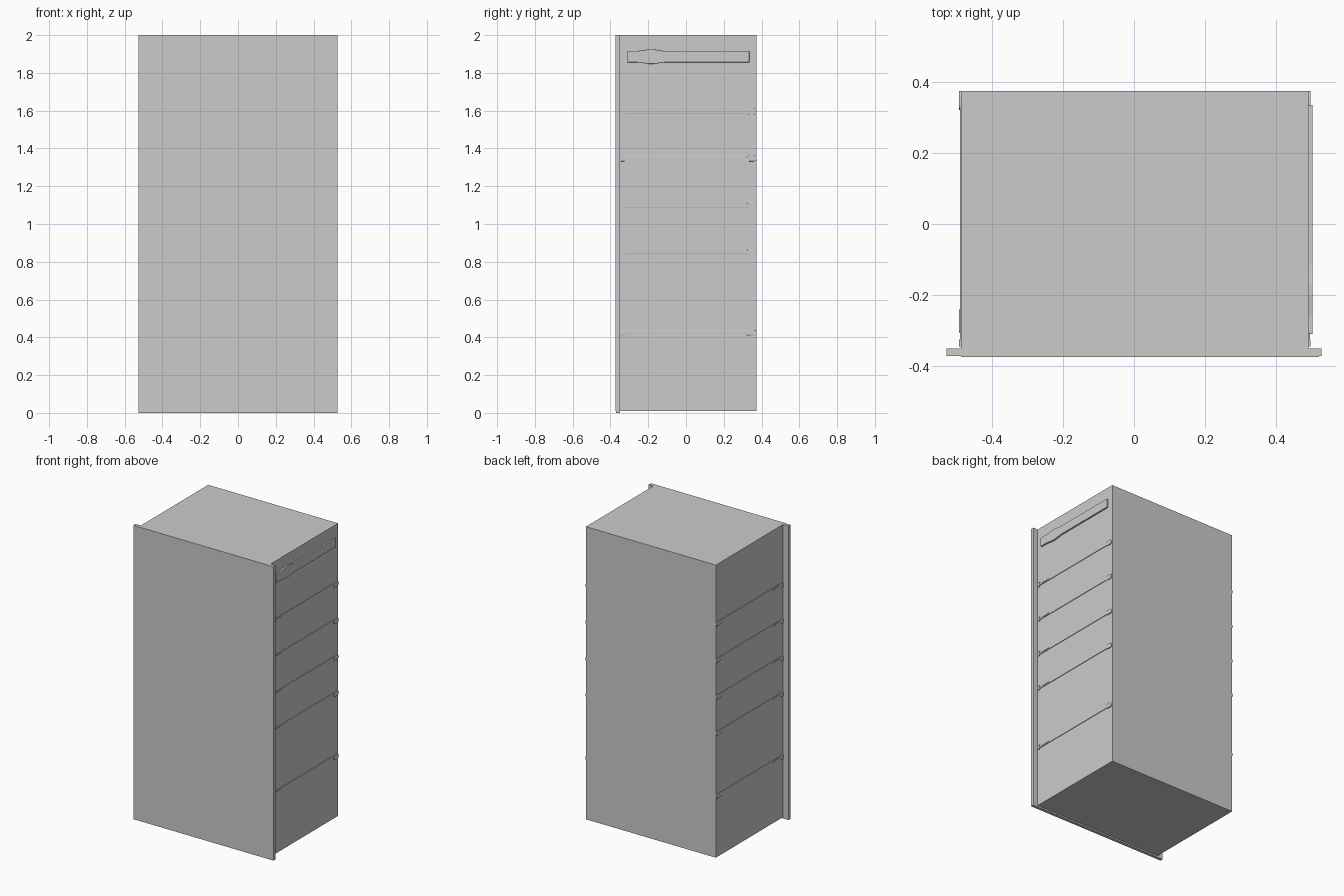
import bpy, bmesh, math

if "Cube" in bpy.data.objects:
    bpy.data.objects.remove(bpy.data.objects["Cube"])


def box(name, x, y, z, bevel=0.0):
    """Box from (min, max) ranges on each axis."""
    bm = bmesh.new()
    bmesh.ops.create_cube(bm, size=1)
    for v in bm.verts:
        v.co = [r[0] if c < 0 else r[1] for c, r in zip(v.co, (x, y, z))]
    return finish(name, bm, bevel)


def side_plate(name, outline, x0, x1, bevel=0.0):
    """Extrude a (y, z) outline from x0 to x1."""
    bm = bmesh.new()
    face = bm.faces.new([bm.verts.new((x0, y, z)) for y, z in outline])
    ext = bmesh.ops.extrude_face_region(bm, geom=[face])
    for v in ext["geom"]:
        if isinstance(v, bmesh.types.BMVert):
            v.co.x = x1
    bmesh.ops.recalc_face_normals(bm, faces=bm.faces)
    return finish(name, bm, bevel)


def finish(name, bm, bevel):
    mesh = bpy.data.meshes.new(name)
    bm.to_mesh(mesh)
    bm.free()
    obj = bpy.data.objects.new(name, mesh)
    bpy.context.collection.objects.link(obj)
    if bevel:
        mod = obj.modifiers.new("bevel", "BEVEL")
        mod.width = bevel
        mod.segments = 2
    return obj


def pill(y0, y1, z0, z1, n=6):
    """Rounded-end outline in the (y, z) plane."""
    r, zc = (z1 - z0) / 2, (z0 + z1) / 2
    right = [(y1 - r + r * math.cos(a), zc + r * math.sin(a))
             for a in (-math.pi / 2 + math.pi * i / n for i in range(n + 1))]
    left = [(y0 + r - r * math.cos(a), zc - r * math.sin(a))
            for a in (-math.pi / 2 + math.pi * i / n for i in range(n + 1))]
    return right + left


X_LEFT, X_RIGHT = -0.486, 0.491

# Cabinet carcass, wider front flange and thin front panel
box("cabinet_body", (X_LEFT, X_RIGHT), (-0.36, 0.374), (0.01, 2.0))
box("front_flange", (-0.527, 0.527), (-0.371, -0.35), (0.0, 2.0))
box("front_panel", (X_LEFT, 0.52), (-0.374, -0.371), (0.01, 2.0))

# Shelf runners with end clips on both sides
for side, wall, s in (("left", X_LEFT, -1), ("right", X_RIGHT, 1)):
    for i, top in enumerate((0.438, 0.866, 1.112, 1.362, 1.61)):
        tag = f"{side}_{i + 1}"
        side_plate("runner_" + tag, pill(-0.345, 0.374, top - 0.024, top),
                   wall - s * 0.004, wall + s * 0.004, 0.001)
        for end, y0, y1 in (("front", -0.345, -0.325), ("back", 0.32, 0.374)):
            side_plate(f"{end}_clip_{tag}", pill(y0, y1, top - 0.03, top + 0.001),
                       wall - s * 0.002, wall + s * 0.006, 0.001) if end == "back" else \
                box(f"{end}_clip_{tag}", sorted((wall, wall + s * 0.006)),
                    (y0, y1), (top - 0.03, top), 0.001)
        # Latch tongue near the front of the runner
        side_plate("latch_" + tag, pill(-0.305, -0.24, top - 0.018, top - 0.006),
                   wall, wall + s * 0.006)

# Long plate with a raised hump, high on the right side
half = [(-0.31, 0.030), (-0.255, 0.030), (-0.20, 0.038),
        (-0.17, 0.038), (-0.115, 0.030), (0.335, 0.030)]
outline = [(y, 1.886 - h) for y, h in half] + [(y, 1.886 + h) for y, h in reversed(half)]
side_plate("side_cover_plate", outline, X_RIGHT - 0.004, 0.502, 0.002)
